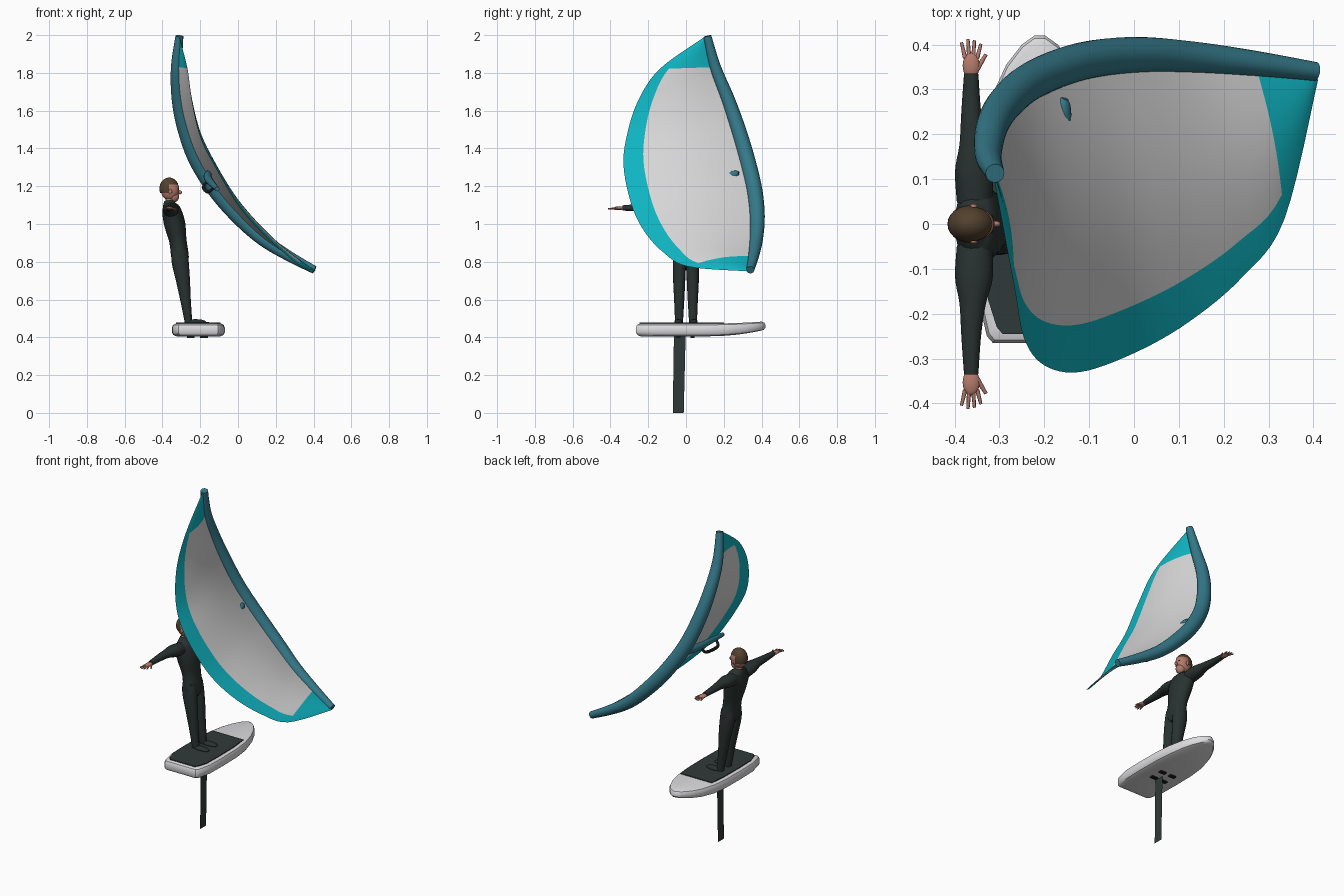
import bpy
import bmesh
from math import sin, cos, pi, radians
from mathutils import Vector, Matrix

cube = bpy.data.objects.get("Cube")
if cube:
    bpy.data.objects.remove(cube, do_unlink=True)


def material(name, r, g, b):
    mat = bpy.data.materials.new(name)
    mat.use_nodes = True
    mat.diffuse_color = (r, g, b, 1)
    bsdf = next(n for n in mat.node_tree.nodes if n.type == "BSDF_PRINCIPLED")
    bsdf.inputs["Base Color"].default_value = (r, g, b, 1)
    bsdf.inputs["Roughness"].default_value = 0.6
    return mat


tube_teal = material("slate teal", 0.035, 0.19, 0.25)
edge_teal = material("bright teal", 0.005, 0.46, 0.54)
cloth_grey = material("canopy grey", 0.68, 0.68, 0.69)
board_white = material("board white", 0.72, 0.72, 0.74)
suit_dark = material("wetsuit charcoal", 0.022, 0.032, 0.03)
pad_dark = material("deck charcoal", 0.03, 0.042, 0.04)
black = material("handle black", 0.01, 0.013, 0.013)
skin = material("skin", 0.46, 0.2, 0.15)
hair = material("hair brown", 0.085, 0.052, 0.026)


def finish(name, bm, mats, rule=None, angle=40, orient=True):
    """Turn a bmesh into an object; rule picks a material per face."""
    if orient:
        bmesh.ops.recalc_face_normals(bm, faces=bm.faces)
    if rule:
        for face in bm.faces:
            face.material_index = rule(face.calc_center_median())
    mesh = bpy.data.meshes.new(name)
    bm.to_mesh(mesh)
    bm.free()
    for mat in mats:
        mesh.materials.append(mat)
    mesh.shade_smooth()
    mesh.set_sharp_from_angle(angle=radians(angle))
    obj = bpy.data.objects.new(name, mesh)
    bpy.context.scene.collection.objects.link(obj)
    return obj


def spline(points, t):
    """Smooth curve through the points, t counted in points."""
    last = len(points) - 1
    i = min(int(t), last - 1)
    f = t - i
    a, b, c, d = (points[min(max(k, 0), last)] for k in range(i - 1, i + 3))
    return [q + 0.5 * f * (r - p + f * (2 * p - 5 * q + 4 * r - s + f * (3 * (q - r) + s - p)))
            for p, q, r, s in zip(a, b, c, d)]


def sweep(name, points, mat, steps=4, sides=16):
    """Elliptical tube; each point is x, y, z, radius along x, other radius."""
    n = (len(points) - 1) * steps
    path = [spline(points, k / steps) for k in range(n + 1)]
    bm = bmesh.new()
    rings = []
    for k, p in enumerate(path):
        tangent = Vector(path[min(k + 1, n)][:3]) - Vector(path[max(k - 1, 0)][:3])
        tangent.normalize()
        side = Vector((1, 0, 0))
        side = (side - tangent * side.dot(tangent)).normalized()
        other = tangent.cross(side)
        rings.append([bm.verts.new(Vector(p[:3]) + side * p[3] * cos(a) + other * p[4] * sin(a))
                      for a in (2 * pi * j / sides for j in range(sides))])
    for low, high in zip(rings, rings[1:]):
        for j in range(sides):
            m = (j + 1) % sides
            bm.faces.new((low[j], low[m], high[m], high[j]))
    bm.faces.new(rings[0])
    bm.faces.new(rings[-1])
    return finish(name, bm, [mat], angle=50)


def ellipsoid(name, centre, radii, mats, rule=None, segments=24):
    bm = bmesh.new()
    bmesh.ops.create_uvsphere(bm, u_segments=segments, v_segments=segments * 2 // 3, radius=1,
                              matrix=Matrix.Translation(centre) @ Matrix.Diagonal((*radii, 1)))
    return finish(name, bm, mats, rule, angle=80)


# Wing: leading edge knots (with radius) and matching trailing edge knots
leading = [(-.31, .113, 1.995, .021), (-.325, .155, 1.83, .03), (-.315, .222, 1.66, .036),
           (-.28, .277, 1.5, .04), (-.22, .324, 1.34, .042), (-.12, .362, 1.18, .042),
           (0, .377, 1.04, .04), (.13, .372, .92, .035), (.27, .358, .83, .028),
           (.405, .34, .757, .021)]
trailing = [(-.31, .09, 1.985), (-.267, -.14, 1.82), (-.245, -.255, 1.65), (-.2, -.315, 1.46),
            (-.12, -.33, 1.3), (0, -.288, 1.1), (.12, -.22, .96), (.24, -.12, .85),
            (.335, .01, .775), (.41, .32, .75)]
sweep("leading_edge_tube", [(*p, p[3]) for p in leading], tube_teal, steps=6, sides=24)

# Canopy: ruled from leading to trailing edge with a slight belly
per_knot = 6
spans = (len(leading) - 1) * per_knot
chords = [k * .84 / 12 for k in range(13)] + [.88, .92, .96, 1]
bm = bmesh.new()
rows = []
for k in range(spans + 1):
    t = k / per_knot
    front = Vector(spline(leading, t)[:3])
    back = Vector(spline(trailing, t))
    span = Vector(spline(leading, min(t + .1, 9))[:3]) - Vector(spline(leading, max(t - .1, 0))[:3])
    normal = span.cross(back - front).normalized()
    if normal.x + normal.z < 0:
        normal.negate()
    belly = .06 * (front - back).length
    rows.append([bm.verts.new(front.lerp(back, v) + normal * belly * sin(pi * v)) for v in chords])
for k in range(spans):
    for j in range(len(chords) - 1):
        face = bm.faces.new((rows[k][j], rows[k + 1][j], rows[k + 1][j + 1], rows[k][j + 1]))
        inside = per_knot <= k < spans - per_knot and j < 12
        face.material_index = 0 if inside else 1
finish("canopy", bm, [cloth_grey, edge_teal], angle=60, orient=False)

# Centre strut with its grab handle
sweep("centre_strut", [(-.155, .28, 1.268, .01, .01), (-.16, .25, 1.262, .02, .02),
                       (-.155, .1, 1.235, .021, .021), (-.11, -.2, 1.185, .012, .012)], tube_teal)
sweep("strut_handle", [(-.165, .09, 1.225, .007, .007), (-.183, .06, 1.195, .009, .009),
                       (-.16, -.08, 1.17, .009, .009), (-.13, -.11, 1.19, .007, .007)], black)

# Board: half outline as (y, half width), stacked in layers with a lifted nose
BOARD_X = -.21
half_outline = [(-.265, .105), (-.25, .118), (-.17, .137), (-.05, .14), (.1, .138), (.2, .128),
                (.29, .105), (.355, .075), (.4, .04), (.42, .012)]


def slab(name, outline, layers, mats):
    """Layers are z, inset, nose lift."""
    bm = bmesh.new()
    loop = [(w, y) for y, w in outline] + [(-w, y) for y, w in reversed(outline)]
    rings = []
    for z, inset, lift in layers:
        ring = []
        for w, y in loop:
            rise = lift * max(0, (y - .12) / .3) ** 2
            shrink = 1 - inset / .14
            ring.append(bm.verts.new((BOARD_X + w * shrink, .08 + (y - .08) * (1 - inset / .34), z + rise)))
        rings.append(ring)
    for low, high in zip(rings, rings[1:]):
        for j in range(len(loop)):
            m = (j + 1) % len(loop)
            bm.faces.new((low[j], low[m], high[m], high[j]))
    for ring in (rings[0], rings[-1]):
        half = len(ring) // 2
        for j in range(half - 1):
            bm.faces.new((ring[j], ring[j + 1], ring[-2 - j], ring[-1 - j]))
    return finish(name, bm, mats, angle=35)


slab("board", half_outline, [(.405, .025, .03), (.412, .008, .028), (.425, 0, .025), (.452, 0, .015),
                             (.466, .006, .012), (.473, .02, .01)], [board_white])
pad_outline = [(y + .02 if y < -.2 else y, w - .022) for y, w in half_outline[:6]]
slab("deck_pad", pad_outline, [(.47, 0, .01), (.478, 0, .01)], [pad_dark])

# Mast: a thin blade, slightly raked
bm = bmesh.new()
blade = [bm.verts.new((BOARD_X, y, z)) for y, z in ((-.07, 0), (-.012, 0), (-.002, .41), (-.064, .41))]
bm.faces.new(blade)
finish("mast", bm, [pad_dark])

# Fittings under the board
for label, y in (("rear", -.04), ("front", .035)):
    for dx in (-.04, .03):
        bm = bmesh.new()
        bmesh.ops.create_cube(bm, size=1, matrix=Matrix.Translation((BOARD_X + dx, y, .402))
                              @ Matrix.Diagonal((.04, .022, .009, 1)))
        finish(label + "_underside_fitting", bm, [black])

# Rider: torso, neck and head, facing +x
sweep("torso", [(-.3, 0, .78, .03, .045), (-.306, 0, .82, .046, .068), (-.318, 0, .91, .046, .064),
                (-.335, 0, 1, .056, .08), (-.352, 0, 1.07, .05, .092), (-.362, 0, 1.1, .036, .062),
                (-.366, 0, 1.125, .024, .026)], suit_dark, sides=24)
sweep("neck", [(-.364, 0, 1.09, .023, .023), (-.358, 0, 1.16, .023, .023)], skin)
ellipsoid("head", (-.36, 0, 1.182), (.049, .038, .058), [skin])
ellipsoid("jaw", (-.34, 0, 1.145), (.028, .026, .03), [skin])
ellipsoid("nose", (-.308, 0, 1.168), (.011, .007, .011), [skin], segments=12)


def hair_rule(c):
    return 0 if c.z > 1.205 or (c.x < -.362 and c.z > 1.16) else 1


cap = ellipsoid("hair", (-.364, 0, 1.187), (.052, .042, .059), [hair, skin], hair_rule)
bm = bmesh.new()
bm.from_mesh(cap.data)
bmesh.ops.delete(bm, geom=[f for f in bm.faces if f.material_index == 1], context="FACES")
bm.to_mesh(cap.data)
bm.free()

# Limbs, repeated on both sides
for label, s in (("left", 1), ("right", -1)):
    sweep(label + "_leg", [(-.31, s * .03, .86, .042, .034), (-.306, s * .034, .8, .045, .035),
                           (-.291, s * .036, .7, .037, .032), (-.278, s * .036, .6, .028, .027),
                           (-.262, s * .037, .48, .02, .021)], suit_dark)
    ellipsoid(label + "_foot", (-.225, s * .04, .482), (.055, .022, .014), [suit_dark])
    sweep(label + "_arm", [(-.355, s * .05, 1.07, .04, .036), (-.357, s * .12, 1.08, .042, .034),
                           (-.36, s * .18, 1.086, .029, .025), (-.363, s * .25, 1.086, .022, .02),
                           (-.363, s * .335, 1.085, .016, .014)], suit_dark)
    ellipsoid(label + "_palm", (-.363, s * .353, 1.084), (.019, .029, .01), [skin])
    ellipsoid(label + "_ear", (-.358, s * .039, 1.172), (.009, .006, .014), [skin], segments=12)
    ellipsoid(label + "_eye", (-.318, s * .015, 1.185), (.005, .005, .003), [black], segments=8)
    for finger in range(4):
        dx = (finger - 1.5) * .009
        tip = .415 - .008 * abs(finger - 1.3)
        sweep(label + "_finger", [(-.363 + dx, s * .37, 1.084, .005, .005),
                                  (-.363 + dx * 1.6, s * tip, 1.08, .0035, .0035)], skin, steps=2, sides=8)
    sweep(label + "_thumb", [(-.35, s * .345, 1.084, .006, .006),
                             (-.33, s * .378, 1.078, .004, .004)], skin, steps=2, sides=8)
